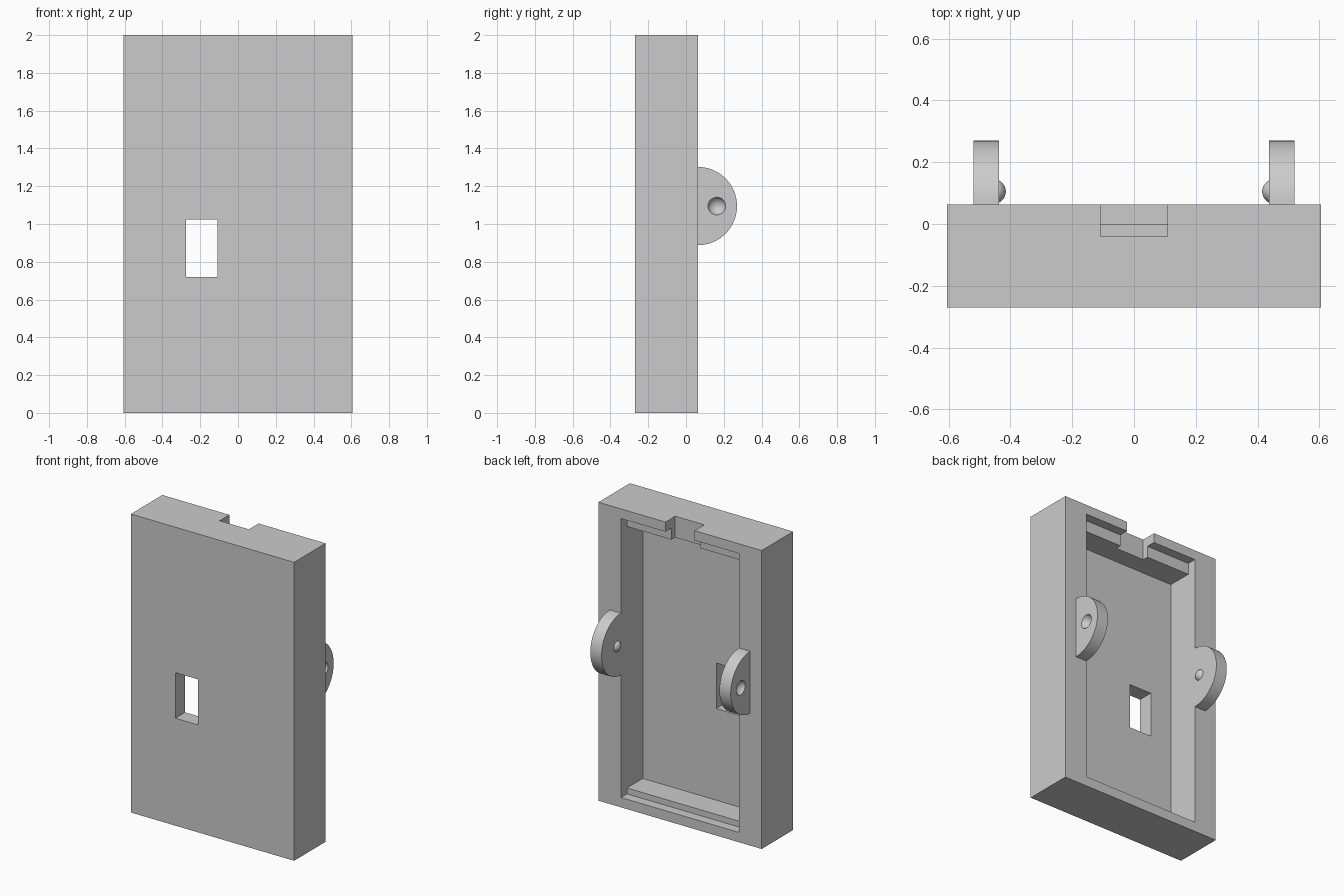
import bpy, bmesh, math
from mathutils import Matrix

cube = bpy.data.objects.get("Cube")
if cube:
    bpy.data.objects.remove(cube, do_unlink=True)

grey = bpy.data.materials.new("light_grey")
grey.use_nodes = True
grey.diffuse_color = (0.6, 0.6, 0.6, 1)
grey.node_tree.nodes["Principled BSDF"].inputs["Base Color"].default_value = (0.6, 0.6, 0.6, 1)

BACK = 0.063      # rear face of the case
OPENING = 0.437   # half width of the opening


def finish(bm, name):
    bmesh.ops.recalc_face_normals(bm, faces=bm.faces)
    mesh = bpy.data.meshes.new(name)
    bm.to_mesh(mesh)
    bm.free()
    mesh.materials.append(grey)
    obj = bpy.data.objects.new(name, mesh)
    bpy.context.collection.objects.link(obj)
    return obj


def extrude_x(name, profile, x0, x1):
    """Extrude a (y, z) outline along x."""
    bm = bmesh.new()
    face = bm.faces.new([bm.verts.new((x0, y, z)) for y, z in profile])
    out = bmesh.ops.extrude_face_region(bm, geom=[face])
    verts = [v for v in out["geom"] if isinstance(v, bmesh.types.BMVert)]
    bmesh.ops.translate(bm, verts=verts, vec=(x1 - x0, 0, 0))
    return finish(bm, name)


def box(name, x0, x1, y0, y1, z0, z1):
    return extrude_x(name, [(y0, z0), (y1, z0), (y1, z1), (y0, z1)], x0, x1)


def ball(name, x, y, z, r):
    bm = bmesh.new()
    place = Matrix.Translation((x, y, z)) @ Matrix.Rotation(math.pi / 2, 4, "Y")
    bmesh.ops.create_uvsphere(bm, u_segments=32, v_segments=24, radius=r, matrix=place)
    return finish(bm, name)


def combine(obj, tool, operation):
    """Apply a boolean and discard its tool."""
    tool.hide_render = True
    mod = obj.modifiers.new(operation.lower(), "BOOLEAN")
    mod.operation = operation
    mod.solver = "EXACT"
    mod.object = tool
    bpy.context.view_layer.objects.active = obj
    bpy.ops.object.modifier_apply(modifier=mod.name)
    bpy.data.objects.remove(tool, do_unlink=True)


# Case with a stepped tray open at the back
case = box("case", -0.605, 0.605, -0.27, BACK, 0, 2)
tray = [(-0.167, 0.106), (0, 0.106), (0, 0.066), (0.2, 0.066),
        (0.2, 1.935), (0, 1.935), (0, 1.858), (-0.167, 1.858)]
combine(case, extrude_x("tray_cutter", tray, -OPENING, OPENING), "DIFFERENCE")

# Notch in the top wall and window through the front
combine(case, box("notch_cutter", -0.108, 0.108, -0.04, 0.2, 1.7, 2.1), "DIFFERENCE")
combine(case, box("window_cutter", -0.275, -0.108, -0.4, -0.1, 0.72, 1.025), "DIFFERENCE")

# Half-round ears, each with an inner bump and an outer dimple
EAR_Z, EAR_R, EAR_OUT = 1.095, 0.207, 0.52
arc = [(BACK + EAR_R * math.cos(a), EAR_Z + EAR_R * math.sin(a))
       for a in (math.pi * (i / 48 - 0.5) for i in range(49))]
for side, name in ((1, "left_ear"), (-1, "right_ear")):
    ear = extrude_x(name, arc, side * OPENING, side * EAR_OUT)
    combine(ear, ball("bump", side * (OPENING + 0.018), 0.105, EAR_Z, 0.04), "UNION")
    combine(ear, ball("dimple_cutter", side * (EAR_OUT + 0.017), 0.163, EAR_Z, 0.05), "DIFFERENCE")
    bpy.ops.object.select_all(action="DESELECT")
    ear.select_set(True)
    bpy.context.view_layer.objects.active = ear
    bpy.ops.object.shade_smooth_by_angle(angle=math.radians(30))
